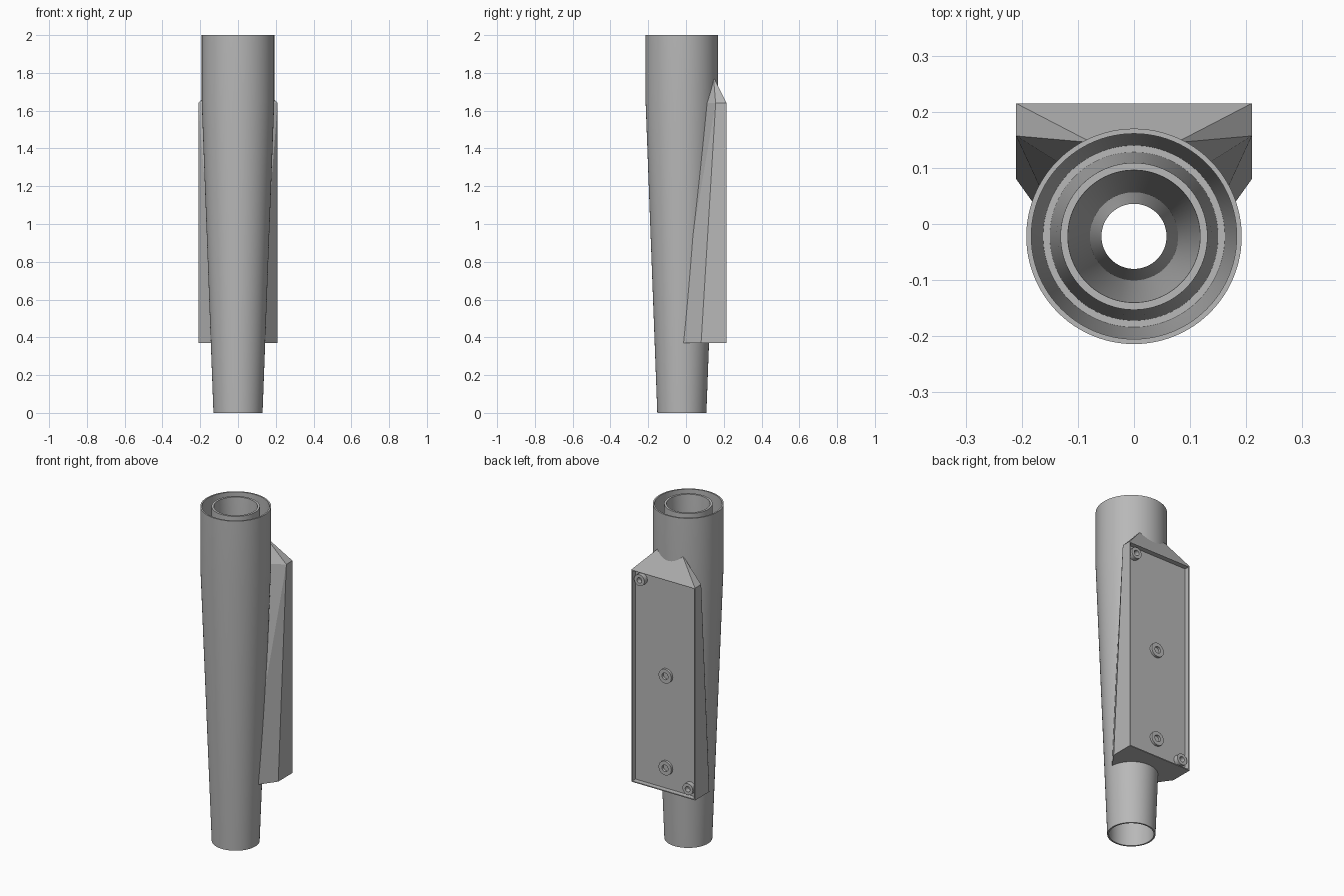
import bpy, bmesh, math
from mathutils import Matrix, Vector

cube = bpy.data.objects.get("Cube")
if cube:
    bpy.data.objects.remove(cube, do_unlink=True)

grey = bpy.data.materials.new("plain_grey")
grey.use_nodes = True
colour = (0.48, 0.48, 0.48, 1)
grey.diffuse_color = colour
grey.node_tree.nodes["Principled BSDF"].inputs["Base Color"].default_value = colour

AXIS_Y = -0.022          # the tube axis sits forward of the centre
BACK, RIM, DEPTH = 0.215, 0.008, 0.03
FLOOR = BACK - DEPTH


def finish(name, bm):
    bmesh.ops.recalc_face_normals(bm, faces=bm.faces)
    mesh = bpy.data.meshes.new(name)
    bm.to_mesh(mesh)
    bm.free()
    obj = bpy.data.objects.new(name, mesh)
    bpy.context.collection.objects.link(obj)
    mesh.materials.append(grey)
    return obj


def activate(obj):
    bpy.ops.object.select_all(action='DESELECT')
    obj.select_set(True)
    bpy.context.view_layer.objects.active = obj


def lathe(name, profile, sides, matrix):
    """Revolve a closed loop of (radius, height) points."""
    bm = bmesh.new()
    rings = []
    for r, z in profile:
        rings.append([bm.verts.new((r * math.cos(a), r * math.sin(a), z))
                      for a in (math.tau * i / sides for i in range(sides))])
    for k, low in enumerate(rings):
        high = rings[(k + 1) % len(rings)]
        for i in range(sides):
            j = (i + 1) % sides
            bm.faces.new((low[i], low[j], high[j], high[i]))
    bm.transform(matrix)
    obj = finish(name, bm)
    activate(obj)
    bpy.ops.object.shade_smooth_by_angle(angle=math.radians(30))
    return obj


# Tapered double-walled tube with an open bore
at_axis = Matrix.Translation((0, AXIS_Y, 0))
lathe("tapered_tube", [
    (0.13, 0), (0.192, 1.65), (0.192, 2), (0.183, 2), (0.183, 1.65),
    (0.162, 1.1), (0.15, 1.1), (0.131, 2), (0.118, 2),
    (0.058, 0.9), (0.125, 0.3), (0.121, 0)], 96, at_axis)

# Mounting housing: half outline mirrored, then wrapped as a solid
half = [(0.21, BACK, 0.37), (0.21, BACK, 1.64),
        (0.21, 0.157, 1.64), (0.21, 0.08, 0.37),
        (0.11, -0.06, 0.37), (0.10, 0.088, 1.64), (0.075, 0.145, 1.78)]
bm = bmesh.new()
for x, y, z in half:
    for side in (1, -1):
        bm.verts.new((side * x, y, z))
bmesh.ops.convex_hull(bm, input=bm.verts)
bmesh.ops.dissolve_limit(bm, angle_limit=math.radians(1),
                         verts=bm.verts, edges=bm.edges)
bmesh.ops.recalc_face_normals(bm, faces=bm.faces)

# Shallow pocket in the back face
back = max(bm.faces, key=lambda f: f.calc_center_median().y)
bmesh.ops.inset_region(bm, faces=[back], thickness=RIM)
bmesh.ops.inset_region(bm, faces=[back], thickness=0.0002, depth=-DEPTH)
housing = finish("mounting_housing", bm)

# Trim away the part of the housing inside the tube wall
bm = bmesh.new()
loops = []
for r, z in ((0.126, 0), (0.188, 1.65), (0.188, 2)):
    loops.append([bm.verts.new((r * math.cos(math.tau * i / 96),
                                AXIS_Y + r * math.sin(math.tau * i / 96), z))
                  for i in range(96)])
for low, high in zip(loops, loops[1:]):
    for i in range(96):
        j = (i + 1) % 96
        bm.faces.new((low[i], low[j], high[j], high[i]))
bm.faces.new(loops[0][::-1])
bm.faces.new(loops[-1])
cutter = finish("tube_cutter", bm)
cutter.hide_render = True

trim = housing.modifiers.new("trim", 'BOOLEAN')
trim.operation = 'DIFFERENCE'
trim.solver = 'EXACT'
trim.object = cutter
activate(housing)
bpy.ops.object.modifier_apply(modifier=trim.name)
bpy.data.objects.remove(cutter, do_unlink=True)

# Screw bosses: tall ones in opposite corners, low ones on the centre line
for name, x, z, outer, hole, height in (
        ("upper_corner_boss", 0.16, 1.587, 0.034, 0.016, DEPTH - 0.002),
        ("lower_corner_boss", -0.16, 0.423, 0.034, 0.016, DEPTH - 0.002),
        ("centre_boss", 0, 1.05, 0.042, 0.02, 0.014),
        ("lower_centre_boss", 0, 0.5, 0.042, 0.02, 0.014)):
    place = (Matrix.Translation(Vector((x, FLOOR, z)))
             @ Matrix.Rotation(-math.pi / 2, 4, 'X'))
    lathe(name, [(outer, -0.002), (outer, height),
                 (hole, height), (hole, -0.002)], 32, place)
